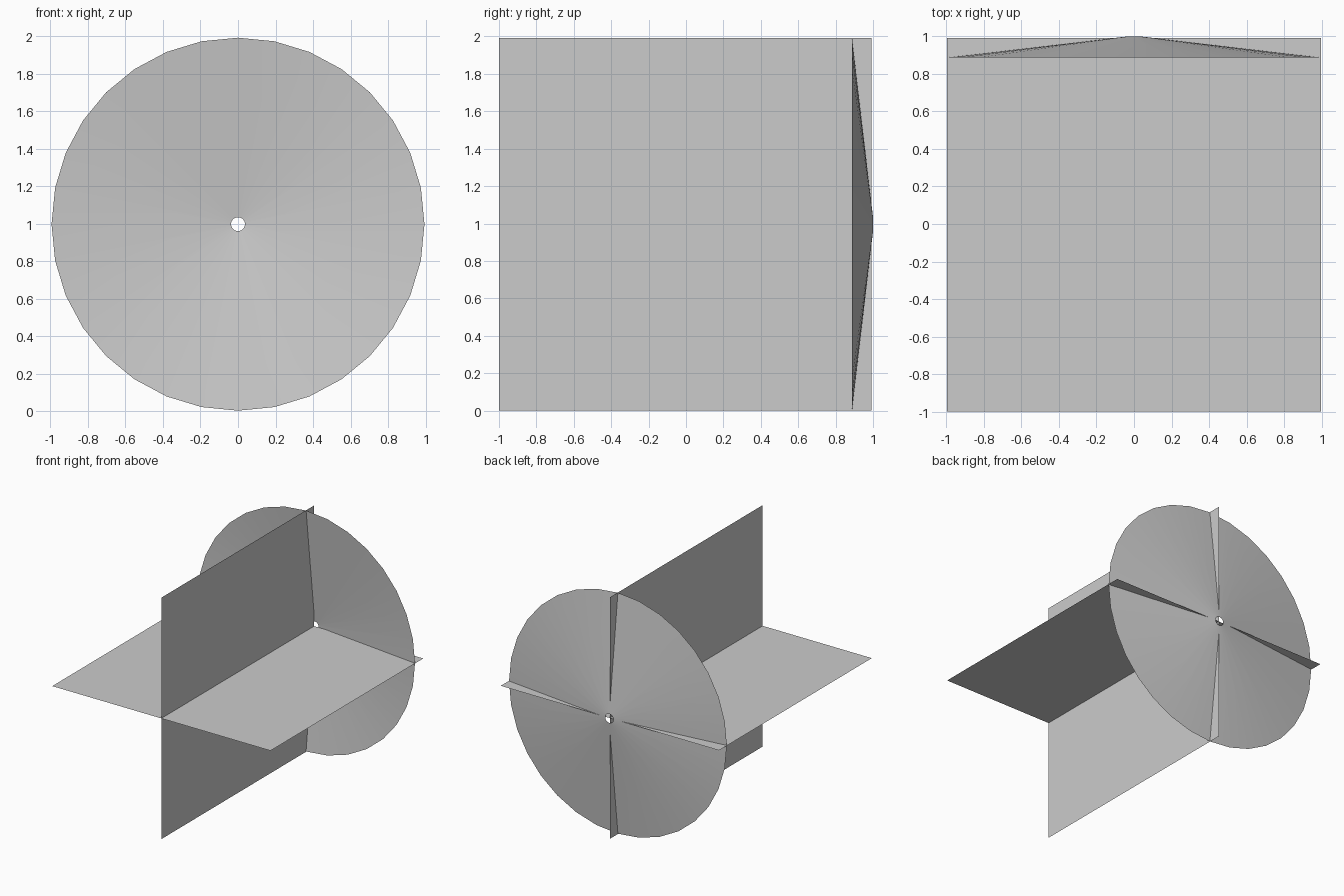
import bpy, bmesh
from math import radians
from mathutils import Matrix

if "Cube" in bpy.data.objects:
    bpy.data.objects.remove(bpy.data.objects["Cube"])

HALF = 0.9965      # half size of the crossed cards, also the axis height
Y_MID = -1 + HALF  # cards start at the front limit


def make_object(name, bm):
    mesh = bpy.data.meshes.new(name)
    bm.to_mesh(mesh)
    bm.free()
    obj = bpy.data.objects.new(name, mesh)
    bpy.context.collection.objects.link(obj)
    return obj


# Two square cards crossing along the y axis
for name, angle in (("horizontal_card", 0), ("vertical_card", 90)):
    bm = bmesh.new()
    place = Matrix.Translation((0, Y_MID, HALF)) @ Matrix.Rotation(radians(angle), 4, 'Y')
    bmesh.ops.create_grid(bm, x_segments=1, y_segments=1, size=HALF, matrix=place)
    make_object(name, bm)

# Shallow open cone at the back, with a small central hole
RIM_Y, TIP_Y = 0.888, 1.0
bm = bmesh.new()
place = Matrix.Translation((0, (RIM_Y + TIP_Y) / 2, HALF)) @ Matrix.Rotation(radians(-90), 4, 'X')
bmesh.ops.create_cone(bm, cap_ends=False, segments=32, radius1=0.9945, radius2=0.037,
                      depth=TIP_Y - RIM_Y, matrix=place)
for face in bm.faces:
    face.smooth = True
make_object("cone_disc", bm)
